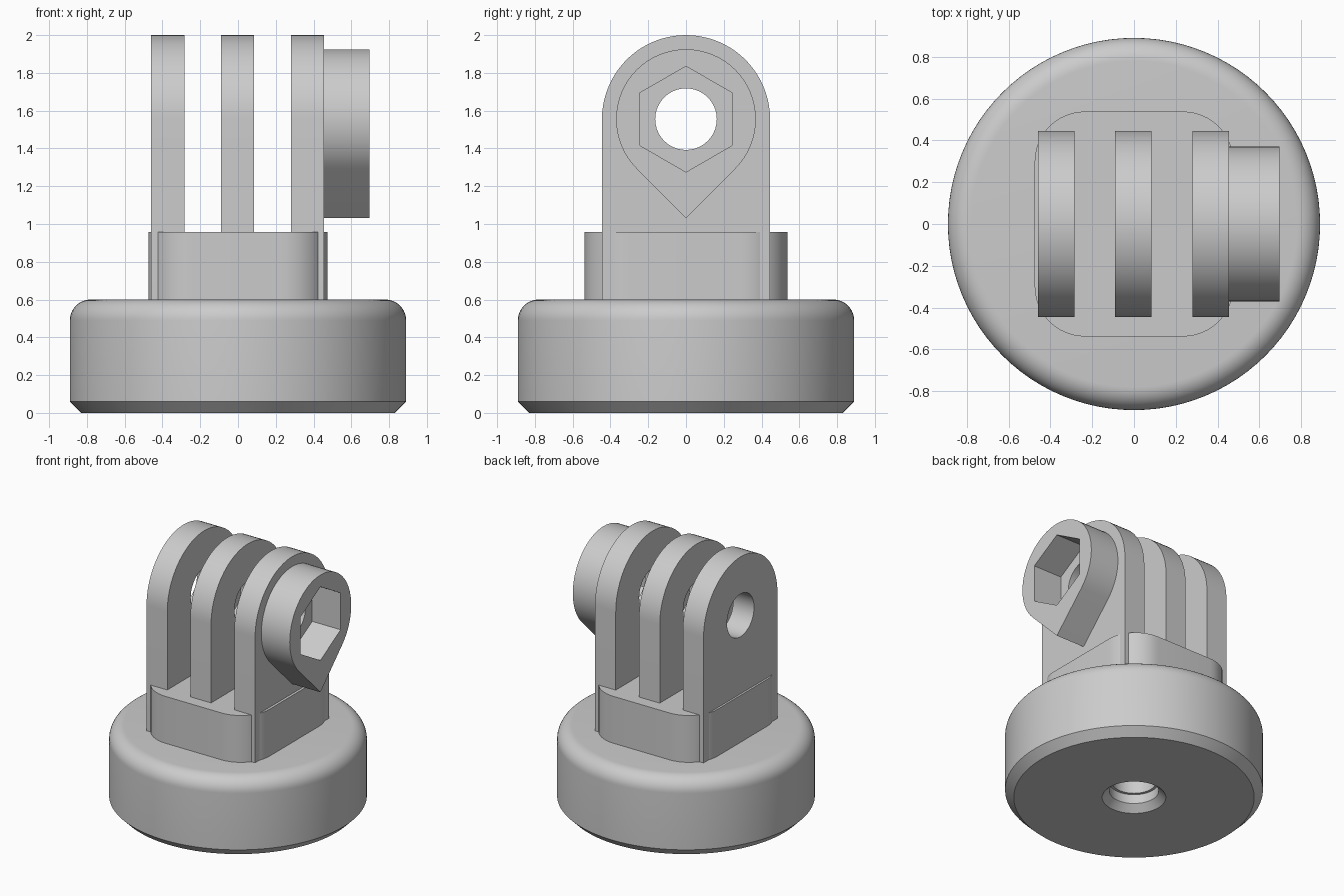
import bpy, bmesh
from math import cos, sin, pi, radians, sqrt
from mathutils import Matrix

cube = bpy.data.objects.get("Cube")
if cube:
    bpy.data.objects.remove(cube)

GREY = (0.6, 0.6, 0.6, 1)
grey = bpy.data.materials.new("light_grey_plastic")
grey.use_nodes = True
grey.diffuse_color = GREY
grey.node_tree.nodes["Principled BSDF"].inputs["Base Color"].default_value = GREY

PIVOT = 1.555                      # height of the bolt axis
HOLE_R = 0.163


def arc(cx, cy, r, start, end, n):
    """Points of an arc, angles in degrees."""
    angles = [radians(start + (end - start) * i / n) for i in range(n + 1)]
    return [(cx + r * cos(a), cy + r * sin(a)) for a in angles]


def circle(cx, cy, r, n, start=0):
    return arc(cx, cy, r, start, start + 360, n)[:-1]


def finish(name, bm):
    bmesh.ops.remove_doubles(bm, verts=bm.verts, dist=1e-5)
    bmesh.ops.recalc_face_normals(bm, faces=bm.faces)
    mesh = bpy.data.meshes.new(name)
    bm.to_mesh(mesh)
    bm.free()
    mesh.materials.append(grey)
    obj = bpy.data.objects.new(name, mesh)
    bpy.context.collection.objects.link(obj)
    bpy.ops.object.select_all(action="DESELECT")
    obj.select_set(True)
    bpy.context.view_layer.objects.active = obj
    bpy.ops.object.shade_smooth_by_angle(angle=radians(25))
    return obj


def plate(name, loops, low, high, along_x=True):
    """Extrude an outline with holes between low and high, along x or z."""
    curve = bpy.data.curves.new(name + "_outline", "CURVE")
    curve.dimensions = "2D"
    curve.fill_mode = "BOTH"
    curve.extrude = (high - low) / 2
    for loop in loops:
        spline = curve.splines.new("POLY")
        spline.points.add(len(loop) - 1)
        for point, (u, v) in zip(spline.points, loop):
            point.co = (u, v, 0, 1)
        spline.use_cyclic_u = True
    helper = bpy.data.objects.new(name + "_outline", curve)
    bpy.context.collection.objects.link(helper)
    bpy.context.view_layer.update()
    evaluated = helper.evaluated_get(bpy.context.evaluated_depsgraph_get())
    mesh = bpy.data.meshes.new_from_object(evaluated)
    bm = bmesh.new()
    bm.from_mesh(mesh)
    bpy.data.objects.remove(helper)
    bpy.data.curves.remove(curve)
    bpy.data.meshes.remove(mesh)
    bm.transform(Matrix.Translation((0, 0, (low + high) / 2)))
    if along_x:
        bm.transform(Matrix(((0, 0, 1, 0), (1, 0, 0, 0), (0, 1, 0, 0), (0, 0, 0, 1))))
    return finish(name, bm)


# Round base: lathed profile with threaded socket, chamfer and rounded rim
socket = [(0, 0.45), (0.15, 0.45), (0.15, 0.12), (0.17, 0.12), (0.17, 0.05), (0.22, 0)]
rim = [(0.83, 0), (0.89, 0.06)] + arc(0.78, 0.49, 0.11, 0, 90, 10) + [(0, 0.6)]
bm = bmesh.new()
verts = [bm.verts.new((r, 0, z)) for r, z in socket + rim]
edges = [bm.edges.new(pair) for pair in zip(verts, verts[1:])]
bmesh.ops.spin(bm, geom=verts + edges, cent=(0, 0, 0), axis=(0, 0, 1),
               angle=2 * pi, steps=96, use_merge=True)
finish("round_base", bm)

# Rounded pedestal block
corner = 0.24
hx, hy = 0.475 - corner, 0.538 - corner
outline = []
for i, (sx, sy) in enumerate([(1, 1), (-1, 1), (-1, -1), (1, -1)]):
    outline += arc(sx * hx, sy * hy, corner, i * 90, i * 90 + 90, 12)
plate("pedestal", [outline], 0.59, 0.957, along_x=False)

# Three fins with rounded tops and bolt holes
fin = arc(0, PIVOT, 0.445, 0, 180, 40) + [(-0.445, 0.59), (0.445, 0.59)]
bolt_hole = circle(0, PIVOT, HOLE_R, 40)
for name, x in (("right_fin", -0.372), ("middle_fin", -0.003), ("left_fin", 0.368)):
    plate(name, [fin, bolt_hole], x - 0.0875, x + 0.0875)

# Teardrop nut holder with hexagonal pocket
boss_r = 0.37
teardrop = arc(0, PIVOT, boss_r, -45, 225, 48) + [(0, PIVOT - boss_r * sqrt(2))]
hexagon = circle(0, PIVOT, 0.28, 6, start=90)
plate("nut_holder", [teardrop, hexagon], 0.455, 0.695)
